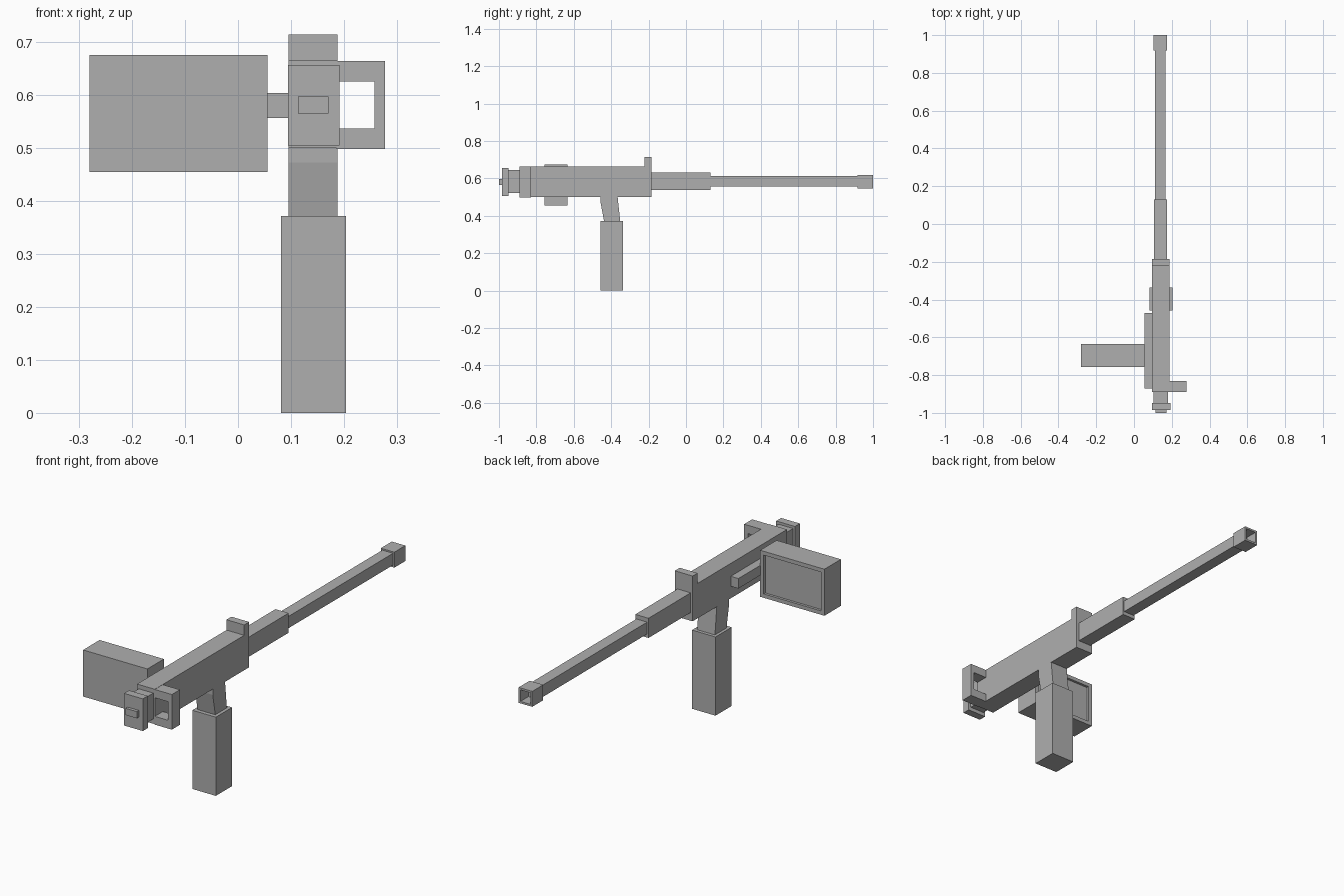
import bpy
import bmesh
from mathutils import Vector

if "Cube" in bpy.data.objects:
    bpy.data.objects.remove(bpy.data.objects["Cube"], do_unlink=True)

# One plain grey for the whole model
grey = bpy.data.materials.new("plain_grey")
grey.use_nodes = True
colour = (0.43, 0.43, 0.43, 1)
grey.diffuse_color = colour
grey.node_tree.nodes["Principled BSDF"].inputs["Base Color"].default_value = colour


def finish(name, bm):
    bmesh.ops.recalc_face_normals(bm, faces=bm.faces)
    mesh = bpy.data.meshes.new(name)
    bm.to_mesh(mesh)
    bm.free()
    mesh.materials.append(grey)
    obj = bpy.data.objects.new(name, mesh)
    bpy.context.collection.objects.link(obj)
    return obj


def box(name, x, y, z, rim=0, depth=0):
    """Box from ranges; a rim makes a recess in its +y face."""
    bm = bmesh.new()
    bmesh.ops.create_cube(bm, size=1)
    for v in bm.verts:
        v.co = Vector([r[0] if c < 0 else r[1] for c, r in zip(v.co, (x, y, z))])
    if rim:
        bm.normal_update()
        face = max(bm.faces, key=lambda f: f.normal.y)
        bmesh.ops.inset_region(bm, faces=[face], thickness=rim)
        floor = bmesh.ops.extrude_discrete_faces(bm, faces=[face])["faces"][0]
        bmesh.ops.translate(bm, verts=floor.verts, vec=(0, -depth, 0))
    return finish(name, bm)


def prism(name, points, offset):
    """Extrude a flat outline along an offset."""
    bm = bmesh.new()
    face = bm.faces.new([bm.verts.new(p) for p in points])
    out = bmesh.ops.extrude_face_region(bm, geom=[face], use_keep_orig=True)
    verts = [g for g in out["geom"] if isinstance(g, bmesh.types.BMVert)]
    bmesh.ops.translate(bm, verts=verts, vec=offset)
    return finish(name, bm)


body_x = (0.095, 0.188)

# Main body and raised tab on top
box("receiver", body_x, (-0.89, -0.185), (0.5, 0.665))
box("top_tab", body_x, (-0.222, -0.185), (0.66, 0.714))

# Stepped rear end
box("rear_neck", (0.104, 0.18), (-0.955, -0.885), (0.523, 0.645))
box("rear_plate", (0.094, 0.192), (-0.985, -0.948), (0.505, 0.657))
box("rear_button", (0.113, 0.171), (-1.0, -0.98), (0.565, 0.597))

# Long tube in three steps, hollow at the tip
box("tube_sleeve", (0.105, 0.174), (-0.19, 0.13), (0.539, 0.632))
box("tube", (0.112, 0.168), (0.125, 0.925), (0.556, 0.612))
box("tube_tip", (0.104, 0.175), (0.918, 1.0), (0.546, 0.619), 0.013, 0.06)

# Bracket handle on the left side
handle = [(0.186, 0.498), (0.277, 0.498), (0.277, 0.664), (0.186, 0.664),
          (0.186, 0.625), (0.258, 0.625), (0.258, 0.537), (0.186, 0.537)]
prism("bracket_handle", [(x, -0.89, z) for x, z in handle], (0, 0.06, 0))

# Slanted stem and lower box
stem = [(-0.457, 0.505), (-0.457, 0.473), (-0.437, 0.365),
        (-0.351, 0.365), (-0.366, 0.505)]
prism("stem", [(body_x[0], y, z) for y, z in stem],
      (body_x[1] - body_x[0], 0, 0))
box("lower_box", (0.081, 0.204), (-0.457, -0.336), (0, 0.372))

# Side rail carrying the framed panel
box("side_rail", (0.055, 0.097), (-0.872, -0.47), (0.557, 0.604))
box("side_panel", (-0.28, 0.056), (-0.757, -0.634), (0.455, 0.675), 0.026, 0.012)
